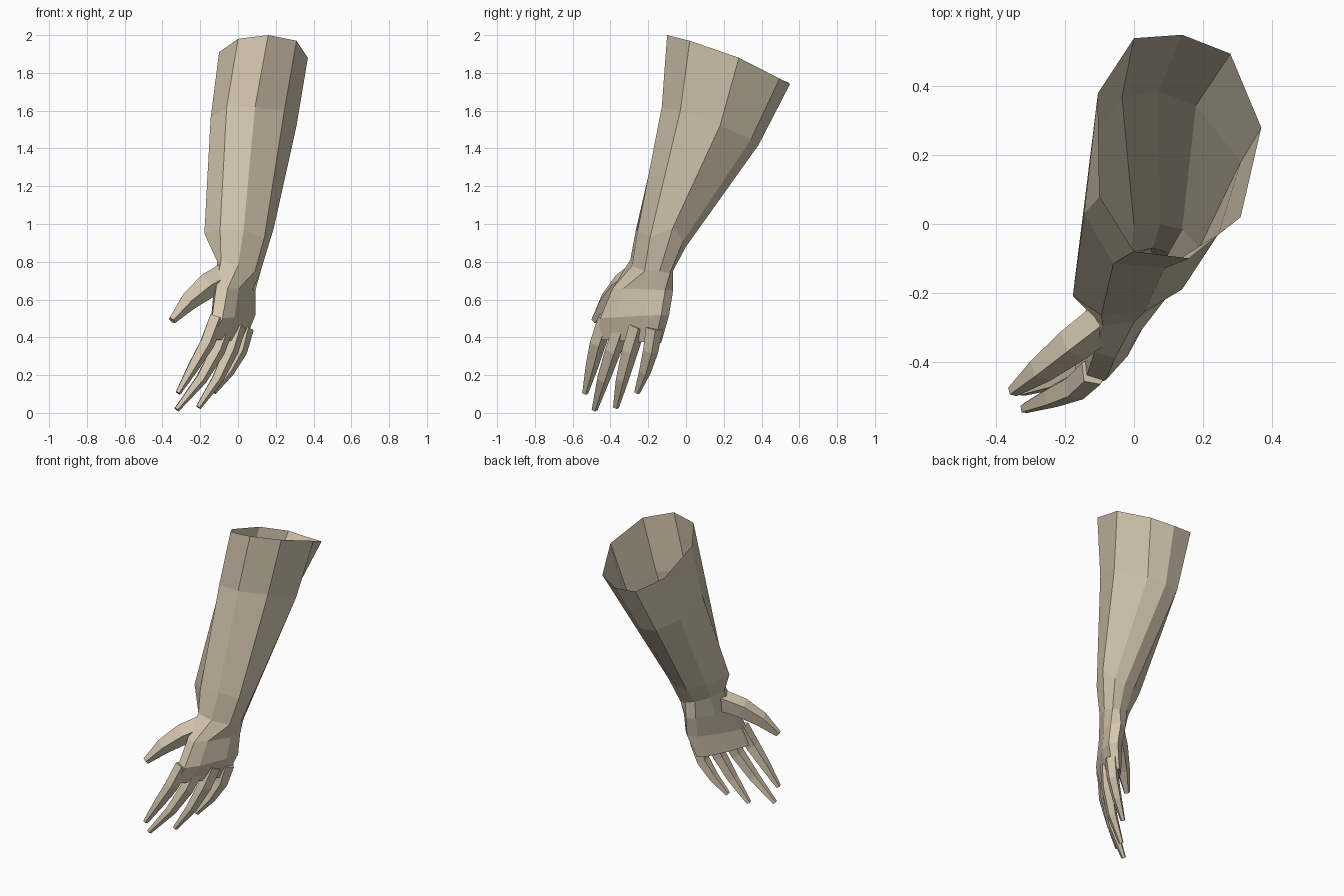
import bpy, bmesh, math
from mathutils import Vector

if "Cube" in bpy.data.objects:
    bpy.data.objects.remove(bpy.data.objects["Cube"])

skin = bpy.data.materials.new("pale_beige")
skin.diffuse_color = (0.66, 0.57, 0.43, 1)
skin.use_nodes = True
skin.node_tree.nodes["Principled BSDF"].inputs["Base Color"].default_value = skin.diffuse_color


def loft(name, rings, cap_start=False, cap_end=False):
    """Skin a list of equal-sized vertex rings with flat quads."""
    bm = bmesh.new()
    vs = [[bm.verts.new(p) for p in r] for r in rings]
    n = len(rings[0])
    for a, b in zip(vs, vs[1:]):
        for i in range(n):
            j = (i + 1) % n
            bm.faces.new((a[i], a[j], b[j], b[i]))
    if cap_start:
        bm.faces.new(vs[0])
    if cap_end:
        bm.faces.new(vs[-1])
    bmesh.ops.recalc_face_normals(bm, faces=bm.faces)
    # an open tube can be flipped by the recalculation: test against the ring centre
    f = bm.faces[0]
    f.normal_update()
    centre = sum((Vector(p) for p in rings[0]), Vector()) / n
    if (not cap_end) and f.normal.dot(f.calc_center_median() - centre) < 0:
        bmesh.ops.reverse_faces(bm, faces=bm.faces)
    me = bpy.data.meshes.new(name)
    bm.to_mesh(me)
    bm.free()
    me.materials.append(skin)
    ob = bpy.data.objects.new(name, me)
    bpy.context.collection.objects.link(ob)
    return ob


def spow(v, p):
    return math.copysign(abs(v) ** p, v)


# forearm: nine-sided, open slanted top
top = [(.16, -.10, 2.0), (.31, .02, 1.97), (.37, .28, 1.88), (.28, .495, 1.77), (.14, .55, 1.74),
       (0, .54, 1.75), (-.105, .38, 1.81), (-.10, .08, 1.91), (0, -.08, 1.98)]
middle = [(.09, -.128, 1.62), (.245, -.03, 1.6), (.31, .18, 1.52), (.18, .345, 1.45), (.07, .385, 1.42),
          (-.035, .37, 1.43), (-.122, .24, 1.48), (-.145, .03, 1.56), (-.06, -.115, 1.62)]
lower = [(.03, -.255, .97), (.14, -.19, .93), (.19, -.07, .98), (.14, -.015, .91), (.075, 0, .88),
         (0, -.005, .88), (-.10, -.07, .91), (-.178, -.21, .95), (-.095, -.265, .97)]
wrist = [(.0, -.285, .78), (.09, -.22, .75), (.12, -.14, .75), (.10, -.085, .74), (.055, -.07, .75),
         (-.01, -.08, .77), (-.08, -.15, .79), (-.11, -.25, .80), (-.09, -.295, .81)]
loft("forearm", [top, middle, lower, wrist])


def palm_ring(little, index, thick):
    """Nine-sided flattened ring between the little-finger and index edges."""
    a, b = Vector(little), Vector(index)
    c, u = (a + b) / 2, (b - a) / 2
    n = Vector((-u.y, u.x, 0)).normalized() * thick / 2
    out = []
    for k in range(9):
        t = math.radians(30 + 40 * k)
        out.append(c + u * spow(math.cos(t), .75) + n * spow(math.sin(t), .75))
    return out


# hand: starts on the wrist ring
loft("palm", [wrist,
              palm_ring((.065, -.075, .65), (-.10, -.385, .66), .14),
              palm_ring((.07, -.095, .52), (-.125, -.455, .50), .125),
              palm_ring((.02, -.135, .37), (-.165, -.475, .39), .085)], cap_end=True)


def digit(name, pts, widths, depth=.85, side=(.5, .86, 0)):
    """Five-sided tapering finger along a bent path."""
    pts = [Vector(p) for p in pts]
    rings = []
    for i, p in enumerate(pts):
        d = (pts[min(i + 1, len(pts) - 1)] - pts[max(i - 1, 0)]).normalized()
        s = Vector(side)
        s = (s - d * s.dot(d)).normalized()
        m = d.cross(s)
        r = widths[i] / 2
        rings.append([p + s * r * math.cos(t) + m * r * depth * math.sin(t)
                      for t in (math.radians(54 + 72 * k) for k in range(5))])
    loft(name, rings, True, True)


W = (.10, .095, .075, .035)
digit("index_finger", [(-.115, -.425, .50), (-.165, -.47, .37), (-.235, -.50, .25), (-.318, -.535, .105)], W)
digit("middle_finger", [(-.06, -.34, .47), (-.11, -.39, .33), (-.195, -.44, .18), (-.325, -.485, .018)], W)
digit("ring_finger", [(0, -.26, .46), (-.04, -.30, .33), (-.11, -.34, .18), (-.21, -.372, .03)], W)
digit("little_finger", [(.04, -.17, .45), (.01, -.19, .33), (-.05, -.22, .22), (-.13, -.26, .11)],
      (.10, .09, .07, .035))
digit("thumb", [(-.06, -.26, .73), (-.17, -.345, .67), (-.265, -.42, .59), (-.35, -.485, .49)],
      (.15, .14, .105, .045), depth=.8, side=(-.4, -.1, .9))
